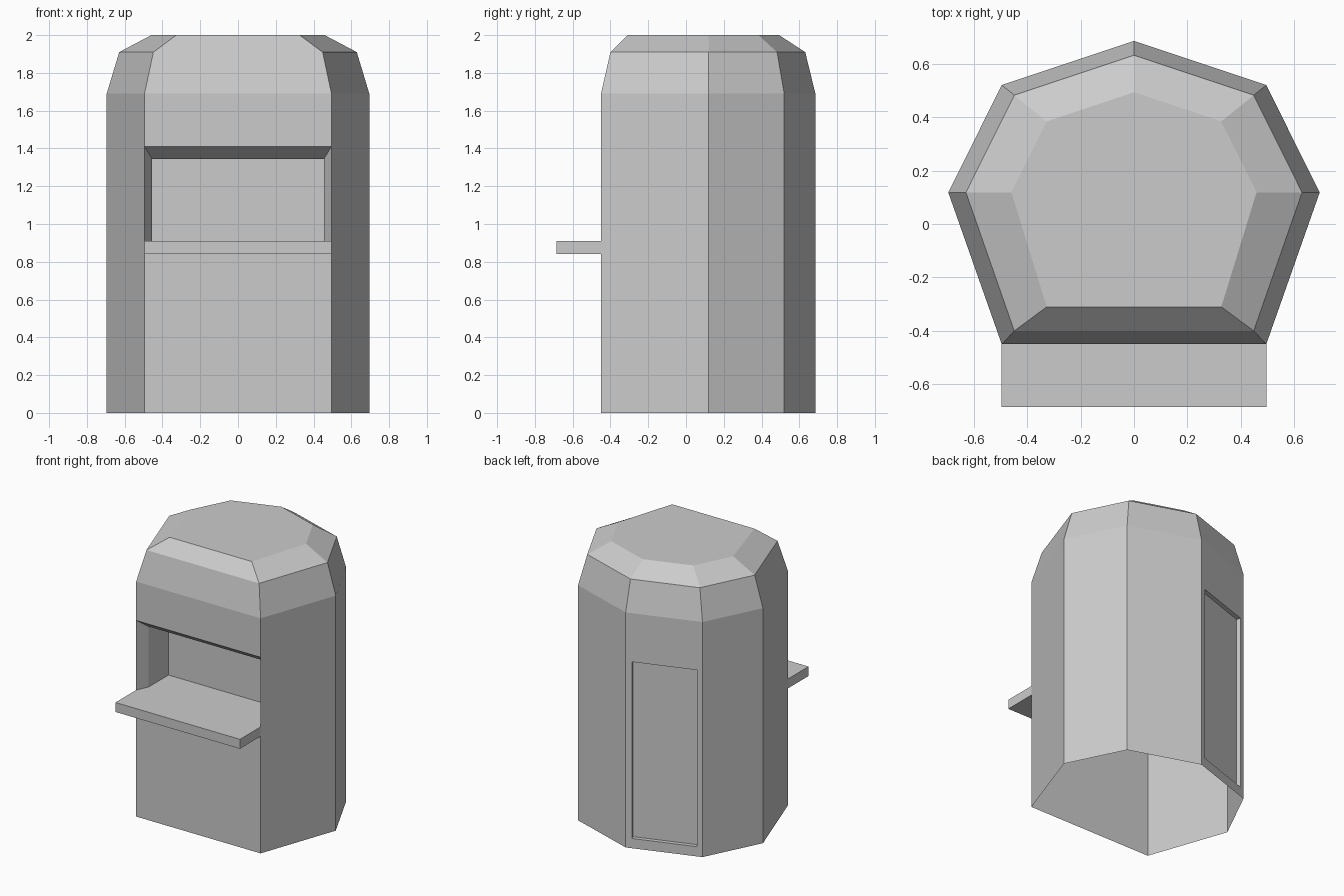
import bpy
import bmesh
from mathutils import Vector

cube = bpy.data.objects.get("Cube")
if cube:
    bpy.data.objects.remove(cube, do_unlink=True)

GREY = (0.6, 0.6, 0.6, 1.0)
grey = bpy.data.materials.new("plain grey")
grey.use_nodes = True
grey.diffuse_color = GREY
grey.node_tree.nodes["Principled BSDF"].inputs["Base Color"].default_value = GREY


def loft(name, loops, cap=True, skip=()):
    """Bridge matching loops, leaving out skipped sides, and cap the last one."""
    bm = bmesh.new()
    rings = [[bm.verts.new(p) for p in loop] for loop in loops]
    for a, b in zip(rings, rings[1:]):
        for i in range(len(a)):
            if i not in skip:
                j = (i + 1) % len(a)
                bm.faces.new((a[i], a[j], b[j], b[i]))
    if cap:
        bm.faces.new(rings[-1])
    mesh = bpy.data.meshes.new(name)
    bm.to_mesh(mesh)
    bm.free()
    mesh.materials.append(grey)
    obj = bpy.data.objects.new(name, mesh)
    bpy.context.collection.objects.link(obj)
    return obj


def ring(z, scale=1.0, front=-0.45):
    """Seven-sided plan, counter-clockwise from the front left-hand corner."""
    half = [(0.495, None), (0.695, 0.118), (0.495, 0.52)]
    right = [(x * scale, front if y is None else 0.12 + (y - 0.12) * scale) for x, y in half]
    back = [(0, 0.12 + 0.565 * scale)]
    plan = [(-right[0][0], front)] + right + back + [(-x, y) for x, y in right[:0:-1]]
    return [Vector((x, y, z)) for x, y in plan]


def front_rect(half_width, y, low, high):
    w = half_width
    return [(-w, y, low), (w, y, low), (w, y, high), (-w, y, high)]


EAVES = 1.69
base, eaves = ring(0), ring(EAVES)

# Side walls, open underneath, without the front and the door side
loft("side_walls", [base, eaves], cap=False, skip=(0, 4))

# Two-step sloping roof
loft("roof", [eaves, ring(1.91, 0.905, -0.4), ring(2.0, 0.66, -0.31)])

# Front wall below and above the serving window
SILL, HEAD = 0.91, 1.41
loft("front_wall_lower", [front_rect(0.495, -0.45, 0, SILL)])
loft("front_wall_upper", [front_rect(0.495, -0.45, HEAD, EAVES)])

# Serving window: splayed reveal, then a straight recess
loft("window_recess", [front_rect(0.495, -0.45, SILL, HEAD),
                       front_rect(0.455, -0.365, SILL, 1.345),
                       front_rect(0.455, -0.14, SILL, 1.345)])

# Counter shelf
loft("counter_shelf", [front_rect(0.495, -0.45, 0.842, SILL),
                       front_rect(0.495, -0.685, 0.842, SILL)])

# Back wall with a shallow recessed door
start, end = base[4], base[5]
inward = Vector((0, 0, 1)).cross(end - start).normalized() * 0.03


def door_rect(t0, t1, low, high, offset=Vector()):
    a, b = start.lerp(end, t0) + offset, start.lerp(end, t1) + offset
    up = Vector((0, 0, 1))
    return [a + up * low, b + up * low, b + up * high, a + up * high]


loft("door_wall", [door_rect(0, 1, 0, EAVES),
                   door_rect(0.08, 0.93, 0.07, 1.34),
                   door_rect(0.08, 0.93, 0.07, 1.34, inward)])
